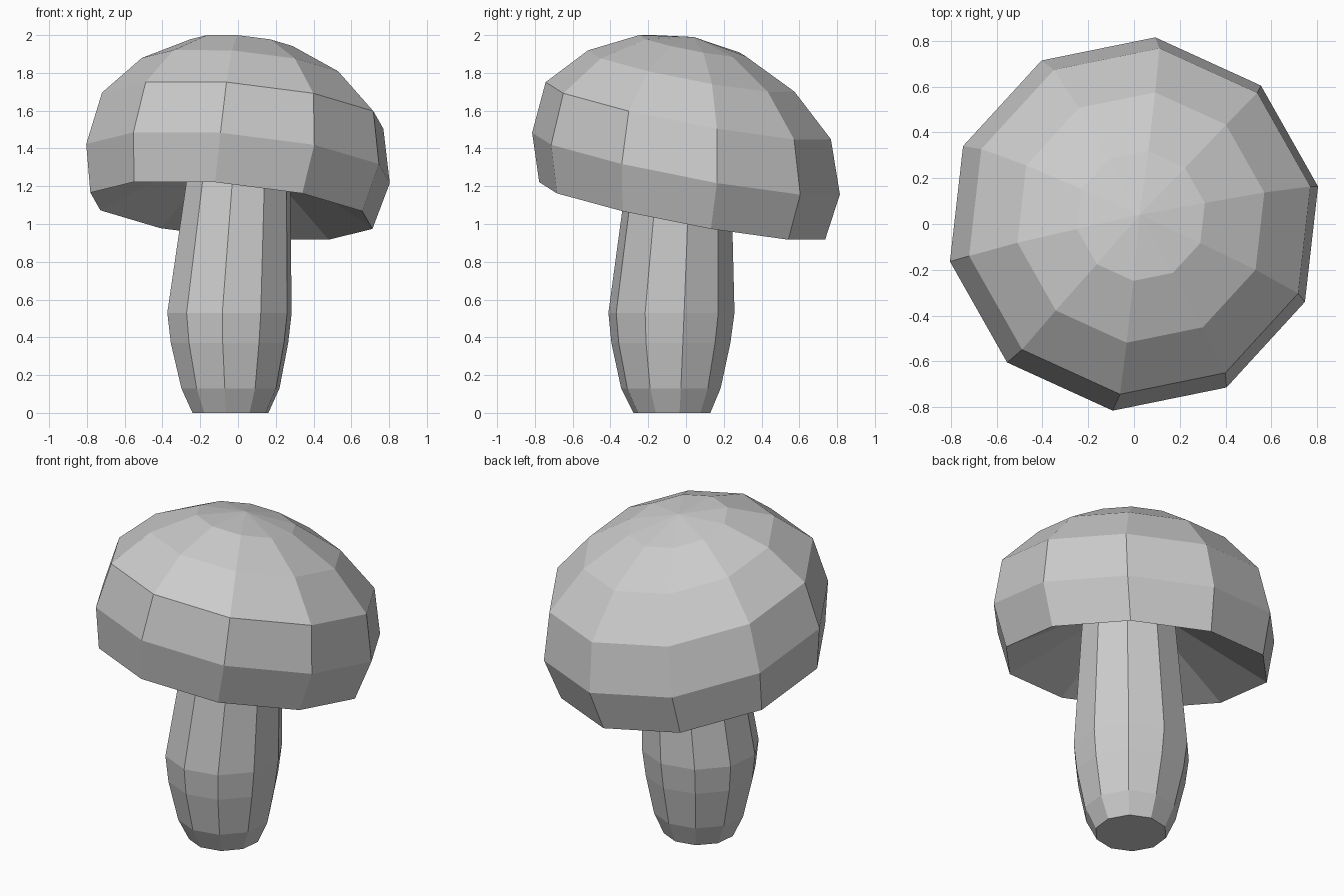
import bpy
import bmesh
from math import cos, sin, radians

SIDES = 10
PHASE = radians(-96.5)

cube = bpy.data.objects.get("Cube")
if cube:
    bpy.data.objects.remove(cube, do_unlink=True)

grey = bpy.data.materials.new("plain grey")
grey.use_nodes = True
grey.diffuse_color = (0.6, 0.6, 0.6, 1)
bsdf = next(n for n in grey.node_tree.nodes if n.type == 'BSDF_PRINCIPLED')
bsdf.inputs["Base Color"].default_value = grey.diffuse_color


def add_ring(bm, x, y, z, radius, tilt):
    """Ten-sided ring sheared by the slopes in tilt."""
    verts = []
    for i in range(SIDES):
        a = PHASE + radians(36) * i
        dx, dy = radius * cos(a), radius * sin(a)
        verts.append(bm.verts.new((x + dx, y + dy, z + tilt[0] * dx + tilt[1] * dy)))
    return verts


def loft(name, rings, tilt=(0, 0), bottom_tip=None, top_tip=None):
    """Skin the rings, closing each end with a fan or a flat face."""
    bm = bmesh.new()
    loops = [add_ring(bm, *r, tilt) for r in rings]
    for lower, upper in zip(loops, loops[1:]):
        for i in range(SIDES):
            j = (i + 1) % SIDES
            bm.faces.new((lower[i], lower[j], upper[j], upper[i]))
    for loop, tip in ((loops[0], bottom_tip), (loops[-1], top_tip)):
        if tip is None:
            bm.faces.new(loop)
        else:
            v = bm.verts.new(tip)
            for i in range(SIDES):
                bm.faces.new((loop[i], loop[(i + 1) % SIDES], v))
    bmesh.ops.recalc_face_normals(bm, faces=bm.faces)
    mesh = bpy.data.meshes.new(name)
    bm.to_mesh(mesh)
    bm.free()
    mesh.materials.append(grey)
    obj = bpy.data.objects.new(name, mesh)
    bpy.context.collection.objects.link(obj)
    return obj


# Bulging stem, leaning slightly towards the cap
loft("stem", [
    (-0.04, -0.075, 0.0, 0.205),
    (-0.04, -0.08, 0.13, 0.265),
    (-0.045, -0.08, 0.37, 0.317),
    (-0.045, -0.077, 0.53, 0.336),
    (0.0, -0.04, 1.2, 0.282),
    (0.015, -0.025, 1.45, 0.26),
])

# Tilted domed cap with a hollow underside
loft("cap", [
    (-0.035, -0.02, 1.07, 0.762),
    (0.0, 0.0, 1.32, 0.82),
    (0.025, 0.012, 1.6, 0.76),
    (0.03, 0.028, 1.81, 0.55),
    (0.03, 0.035, 1.943, 0.285),
], tilt=(-0.09, -0.19), bottom_tip=(0.0, 0.0, 1.47), top_tip=(0.025, 0.04, 1.99))
